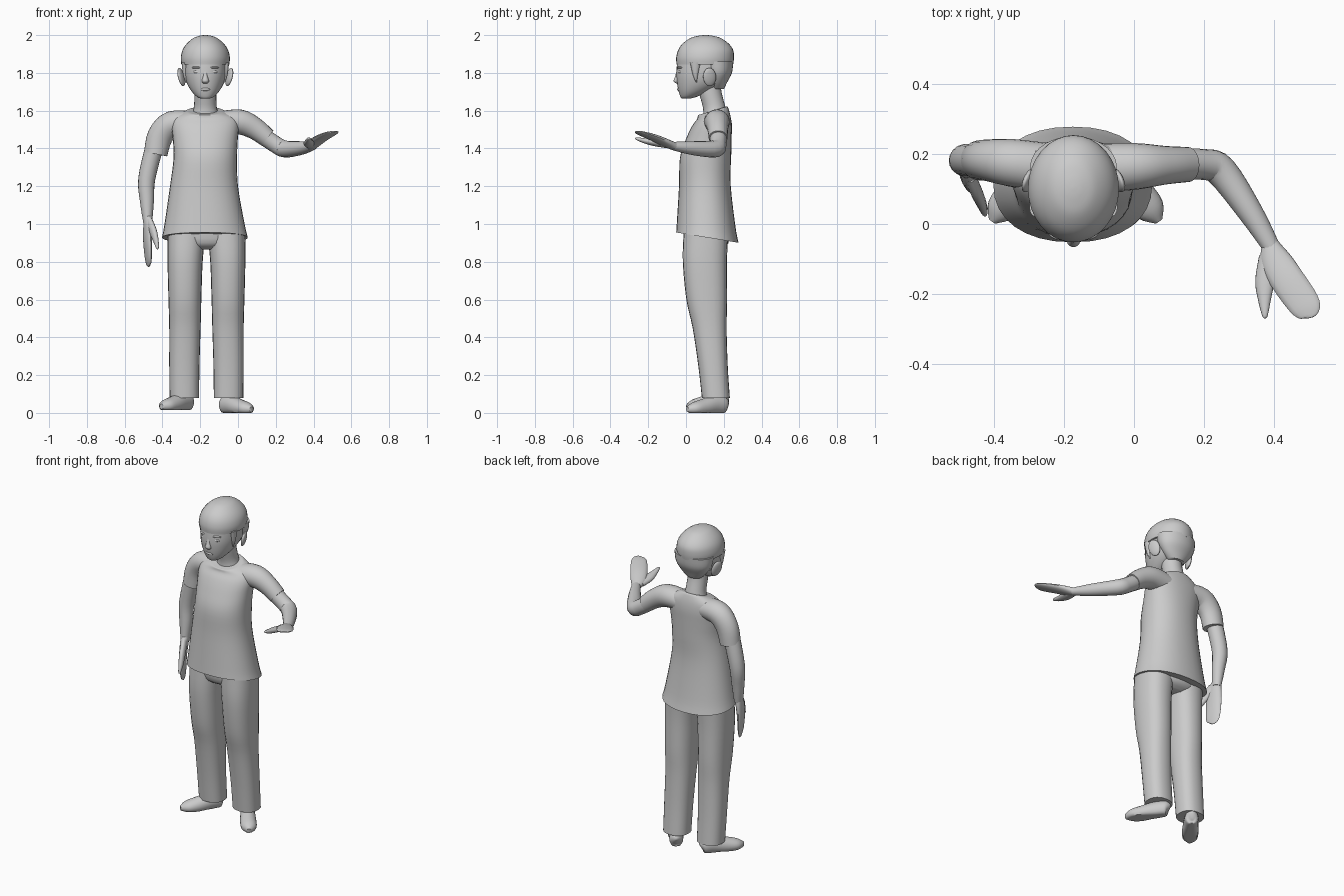
import bpy
import math
from mathutils import Vector

CX = -0.173          # body centre line


def finish(obj, angle=50):
    bpy.ops.object.select_all(action='DESELECT')
    obj.select_set(True)
    bpy.context.view_layer.objects.active = obj
    bpy.ops.object.shade_smooth_by_angle(angle=math.radians(angle))
    return obj


def spline(rows, sub):
    """Catmull-Rom interpolation through rows of numbers."""
    out = []
    for i in range(len(rows) - 1):
        p0, p1 = rows[max(i - 1, 0)], rows[i]
        p2, p3 = rows[i + 1], rows[min(i + 2, len(rows) - 1)]
        for k in range(sub):
            t = k / sub
            out.append([0.5 * (2 * b + (c - a) * t + (2 * a - 5 * b + 4 * c - d) * t * t
                               + (3 * b - a - 3 * c + d) * t ** 3)
                        for a, b, c, d in zip(p0, p1, p2, p3)])
    return out + [list(rows[-1])]


def loft(name, rows, ref=None, sides=24, sub=4, floor=None, power=1.0):
    """Skin ellipses. Rows: x, y, z, half width, half depth, tilt.
    Without ref the rings lie level (plus tilt); with ref they follow the path."""
    rows = spline([list(r) + [0] * (6 - len(r)) for r in rows], sub)
    verts, faces = [], []
    for i, (x, y, z, a, b, tilt) in enumerate(rows):
        c = Vector((x, y, z))
        if ref is None:
            u, v = Vector((1, 0, 0)), Vector((0, 1, tilt))
        else:
            t = (Vector(rows[min(i + 1, len(rows) - 1)][:3])
                 - Vector(rows[max(i - 1, 0)][:3])).normalized()
            v = (Vector(ref) - t * t.dot(Vector(ref))).normalized()
            u = v.cross(t)
        for k in range(sides):
            w = 2 * math.pi * k / sides
            cs, sn = math.cos(w), math.sin(w)
            p = (c + u * a * math.copysign(abs(cs) ** power, cs)
                 + v * b * math.copysign(abs(sn) ** power, sn))
            if floor is not None:
                p.z = max(p.z, floor)
            verts.append(p)
    for i in range(len(rows) - 1):
        for k in range(sides):
            n = (k + 1) % sides
            faces.append((i * sides + k, i * sides + n, (i + 1) * sides + n, (i + 1) * sides + k))
    last = (len(rows) - 1) * sides
    faces += [tuple(reversed(range(sides))), tuple(range(last, last + sides))]
    mesh = bpy.data.meshes.new(name)
    mesh.from_pydata(verts, [], faces)
    obj = bpy.data.objects.new(name, mesh)
    bpy.context.collection.objects.link(obj)
    bpy.context.view_layer.objects.active = obj
    obj.select_set(True)
    bpy.ops.object.mode_set(mode='EDIT')
    bpy.ops.mesh.select_all(action='SELECT')
    bpy.ops.mesh.normals_make_consistent(inside=False)
    bpy.ops.object.mode_set(mode='OBJECT')
    return finish(obj)


def ball(name, loc, size, rot=(0, 0, 0)):
    bpy.ops.mesh.primitive_uv_sphere_add(segments=20, ring_count=12, location=loc, rotation=rot)
    obj = bpy.context.object
    obj.name, obj.scale = name, size
    return finish(obj)


# Shirt body, from hem to collar
loft("shirt_body", [
    (-.175, .113, .928, .227, .165, -.165), (-.177, .107, 1.0, .212, .155, -.1),
    (-.18, .1, 1.2, .18, .137), (CX, .103, 1.35, .168, .135), (CX, .12, 1.45, .172, .12),
    (CX, .137, 1.52, .178, .104), (CX, .147, 1.565, .165, .088, .1),
    (-.175, .143, 1.595, .105, .08, .25), (-.175, .143, 1.6, .08, .073, .3)],
    sides=32, power=.9)

# Sleeves
loft("right_sleeve", [(-.24, .16, 1.535, .06, .07), (-.35, .175, 1.53, .068, .068),
                      (-.412, .182, 1.465, .068, .06), (-.436, .182, 1.37, .062, .058)], ref=(0, 1, 0))
loft("left_sleeve", [(-.1, .16, 1.535, .06, .07), (.01, .165, 1.54, .066, .066),
                     (.09, .168, 1.505, .058, .055), (.155, .17, 1.455, .05, .05)], ref=(0, 1, 0))

# Bare arms: one hanging, one bent and held out
loft("right_arm", [(-.44, .18, 1.42, .048, .048), (-.483, .183, 1.24, .045, .045),
                   (-.482, .172, 1.12, .037, .037), (-.478, .16, 1.01, .024, .03)], ref=(0, 1, 0), sides=18)
loft("left_arm", [(.12, .17, 1.475, .046, .046), (.2, .17, 1.42, .044, .045),
                  (.25, .15, 1.397, .046, .045), (.335, .03, 1.402, .036, .036),
                  (.395, -.07, 1.413, .025, .022)], ref=(.2, 0, 1), sides=18)


def hand(prefix, origin, along, outer, scale):
    """Mitten palm and thumb; outer points to the little finger side."""
    o, u = Vector(origin), Vector(along).normalized()
    v = Vector(outer)
    v = (v - u * u.dot(v)).normalized()
    n = u.cross(v)
    if n.z < 0:
        n = -n

    def place(rows):
        return [(*(o + (u * a + v * b + n * h) * scale), w * scale, d * scale) for a, b, h, w, d in rows]

    loft(prefix + "_palm", place([(-.01, 0, 0, .024, .021), (.04, -.008, .003, .042, .02),
                                  (.11, -.004, .006, .046, .017), (.19, .005, .003, .043, .011),
                                  (.222, .004, .001, .03, .006), (.232, .002, 0, .008, .003)]), ref=n, sides=16)
    loft(prefix + "_thumb", place([(.02, -.02, 0, .026, .016), (.075, -.06, -.005, .027, .016),
                                   (.12, -.085, -.008, .018, .013), (.16, -.104, -.008, .008, .007),
                                   (.168, -.107, -.008, .002, .002)]), ref=n, sides=14)


hand("left_hand", (.393, -.065, 1.412), (.47, -.88, .33), (.88, .47, .05), 1.05)
hand("right_hand", (-.478, .162, 1.03), (.04, -.16, -1), (-.3, .9, 0), 1.1)

# Trousers: hips and two legs, with shoes turned outwards
loft("hips", [(CX + .005, .11, .865, .12, .07), (CX + .005, .11, .9, .195, .115),
              (CX + .005, .108, 1.0, .195, .125)])
for side, s, floor in (("right", -1, .015), ("left", 1, 0)):
    mx = -.167
    loft(side + "_trouser_leg", [
        (mx + s * .105, .105, .95, .1, .118), (mx + s * .113, .1, .8, .093, .117),
        (mx + s * .114, .11, .6, .087, .108), (mx + s * .114, .125, .45, .083, .09),
        (mx + s * .117, .143, .25, .08, .078), (mx + s * .117, .158, .08, .078, .074)], power=.85)
    loft(side + "_shoe", [
        (mx + s * .085, .212, floor + .035, .01, .02), (mx + s * .095, .2, floor + .04, .036, .045),
        (mx + s * .13, .15, floor + .04, .042, .05), (mx + s * .175, .09, floor + .028, .047, .045),
        (mx + s * .215, .04, floor + .022, .042, .033), (mx + s * .238, .008, floor + .018, .012, .014)],
        ref=(0, 0, 1), floor=floor, sides=20)

# Neck and head
loft("neck", [(CX, .155, 1.56, .08, .065), (CX, .15, 1.615, .061, .06),
              (CX, .128, 1.7, .058, .06), (CX, .12, 1.78, .058, .06)])
loft("head", [(CX, .0, 1.664, .022, .022), (CX, .014, 1.674, .045, .044),
              (CX, .045, 1.705, .075, .085), (CX, .077, 1.75, .1, .125),
              (CX, .092, 1.8, .113, .143), (CX, .097, 1.87, .115, .143)], sides=32, power=.95)

# Hair: cap, back of the head and sideburns
loft("hair_cap", [(CX, .1, 1.845, .127, .15), (CX, .101, 1.88, .13, .153),
                  (CX, .104, 1.92, .121, .146), (CX, .104, 1.955, .098, .122),
                  (CX, .104, 1.985, .062, .079), (CX, .104, 1.997, .028, .035),
                  (CX, .104, 2.0, .004, .004)], sides=32)
loft("hair_back", [(CX, .165, 1.715, .05, .036), (CX, .168, 1.75, .085, .05),
                   (CX, .168, 1.8, .115, .075), (CX, .163, 1.86, .124, .088)], sides=28)
for side, s in (("right", -1), ("left", 1)):
    loft(side + "_sideburn", [(CX + s * .095, .055, 1.75, .01, .003), (CX + s * .106, .05, 1.79, .012, .014),
                              (CX + s * .112, .05, 1.855, .014, .028)], sides=12)
    ball(side + "_ear", (CX + s * .127, .125, 1.778), (.014, .036, .05),
         (math.radians(12), s * math.radians(12), s * math.radians(20)))
    ball(side + "_eye", (CX + s * .045, -.03, 1.805), (.02, .012, .009), (0, 0, s * .3))
    ball(side + "_brow", (CX + s * .045, -.031, 1.828), (.028, .014, .007), (0, 0, s * .3))

# Nose and lips
loft("nose", [(CX, -.038, 1.82, .01, .01), (CX, -.044, 1.785, .012, .013),
              (CX, -.048, 1.757, .019, .018), (CX, -.044, 1.745, .012, .01)], sides=14)
ball("lips", (CX, -.033, 1.713), (.026, .014, .01))
